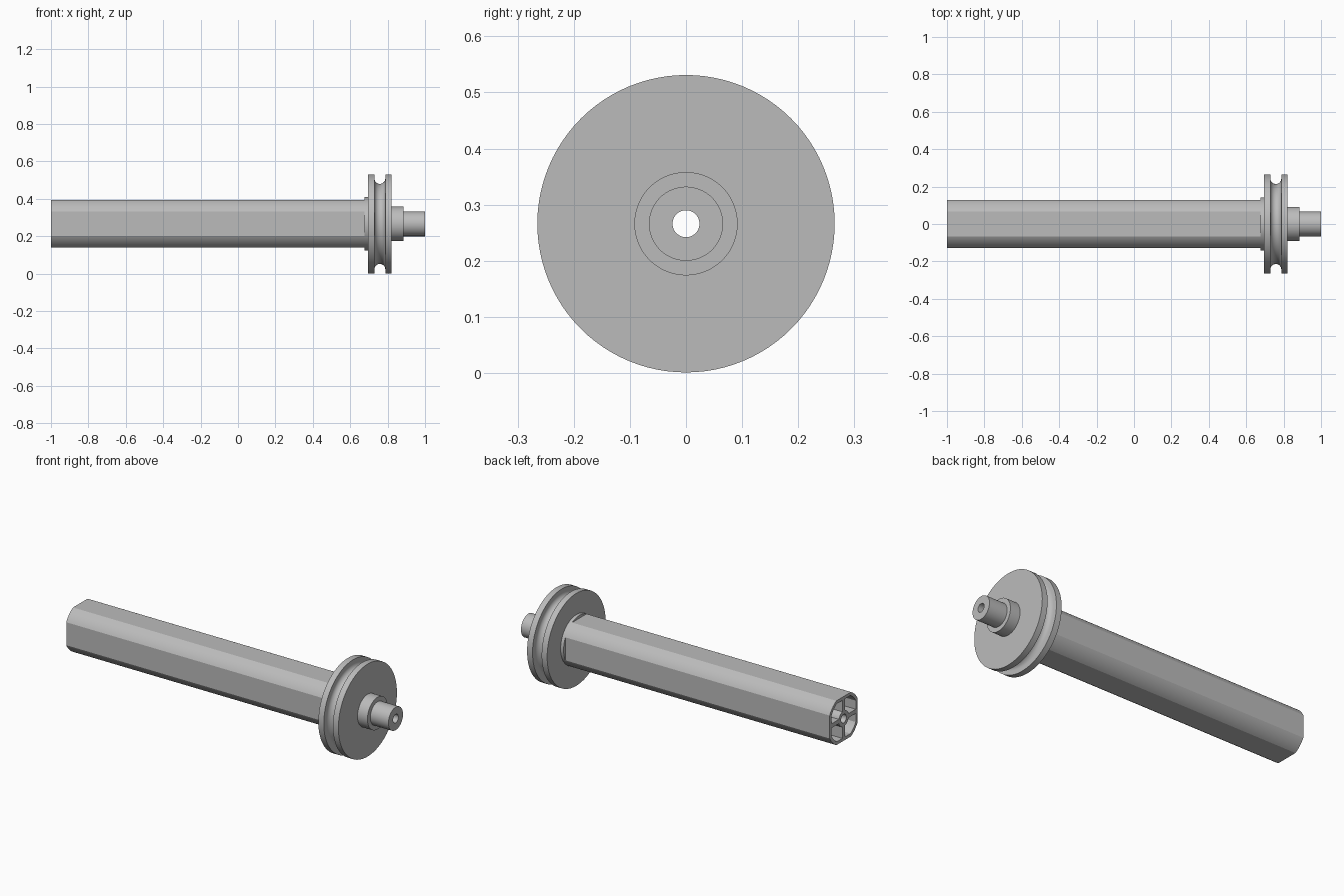
import bpy, bmesh, math
from mathutils import Vector

cube = bpy.data.objects.get("Cube")
if cube:
    bpy.data.objects.remove(cube, do_unlink=True)

AXIS_Z = 0.266
BORE = 0.024
SHAFT_R, FLAT = 0.143, 0.127
TUBE_END = 0.676
WALL = 0.018

metal = bpy.data.materials.new("plain_grey")
metal.use_nodes = True
grey = (0.5, 0.5, 0.5, 1)
metal.diffuse_color = grey
metal.node_tree.nodes["Principled BSDF"].inputs["Base Color"].default_value = grey


def finish(name, bm):
    bmesh.ops.recalc_face_normals(bm, faces=bm.faces[:])
    mesh = bpy.data.meshes.new(name)
    bm.to_mesh(mesh)
    bm.free()
    mesh.materials.append(metal)
    obj = bpy.data.objects.new(name, mesh)
    obj.location.z = AXIS_Z
    bpy.context.collection.objects.link(obj)
    bpy.ops.object.select_all(action="DESELECT")
    obj.select_set(True)
    bpy.context.view_layer.objects.active = obj
    bpy.ops.object.shade_smooth_by_angle(angle=math.radians(25))
    return obj


def skin(name, loops):
    """Join equal closed loops, the last back to the first."""
    bm = bmesh.new()
    rings = [[bm.verts.new(p) for p in loop] for loop in loops]
    for a, b in zip(rings, rings[1:] + rings[:1]):
        n = len(a)
        for i in range(n):
            j = (i + 1) % n
            bm.faces.new((a[i], a[j], b[j], b[i]))
    return finish(name, bm)


def circle(x, r, n=96):
    return [Vector((x, r * math.cos(2 * math.pi * i / n), r * math.sin(2 * math.pi * i / n)))
            for i in range(n)]


def flatted(x, r, flat, n=10):
    """Circle with four flats cut on its sides."""
    phi = math.acos(flat / r)
    step = (math.pi / 2 - 2 * phi) / n
    angles = [q * math.pi / 2 + phi + i * step for q in range(4) for i in range(n + 1)]
    return [Vector((x, r * math.cos(a), r * math.sin(a))) for a in angles]


# Long hollow shaft with four flats
inner_r, inner_flat = SHAFT_R - WALL, FLAT - WALL
skin("shaft_tube", [flatted(-1, SHAFT_R, FLAT), flatted(TUBE_END, SHAFT_R, FLAT),
                    flatted(TUBE_END, inner_r, inner_flat), flatted(-1, inner_r, inner_flat)])

# Core sleeve around the bore
CORE_R = 0.045
skin("core_sleeve", [circle(-1, CORE_R), circle(TUBE_END, CORE_R),
                     circle(TUBE_END, BORE), circle(-1, BORE)])

# Four ribs between sleeve and tube
r0, r1 = CORE_R - 0.004, inner_flat + 0.004
for k in range(4):
    bm = bmesh.new()
    bmesh.ops.create_cube(bm, size=1)
    for v in bm.verts:
        x = -1 if v.co.x < 0 else TUBE_END
        y = r0 if v.co.y < 0 else r1
        a = k * math.pi / 2
        w = v.co.z * 0.024
        v.co = (x, y * math.cos(a) - w * math.sin(a), y * math.sin(a) + w * math.cos(a))
    finish(f"rib_{k + 1}", bm)

# Collar, grooved pulley and stepped axle turned as one piece
RIM, X0, X1 = 0.265, 0.695, 0.822
MID, GROOVE = (X0 + X1) / 2, 0.029
groove = [(MID - GROOVE * math.cos(t), RIM - 0.022 - GROOVE * math.sin(t))
          for t in (math.pi * i / 16 for i in range(17))]
profile = [(TUBE_END, BORE), (TUBE_END, SHAFT_R), (X0, SHAFT_R), (X0, RIM),
           (MID - GROOVE, RIM)] + groove + [
           (MID + GROOVE, RIM), (X1, RIM), (X1, 0.092), (0.885, 0.092),
           (0.885, 0.066), (1, 0.066), (1, BORE)]
skin("pulley_and_axle", [circle(x, r) for x, r in profile])
